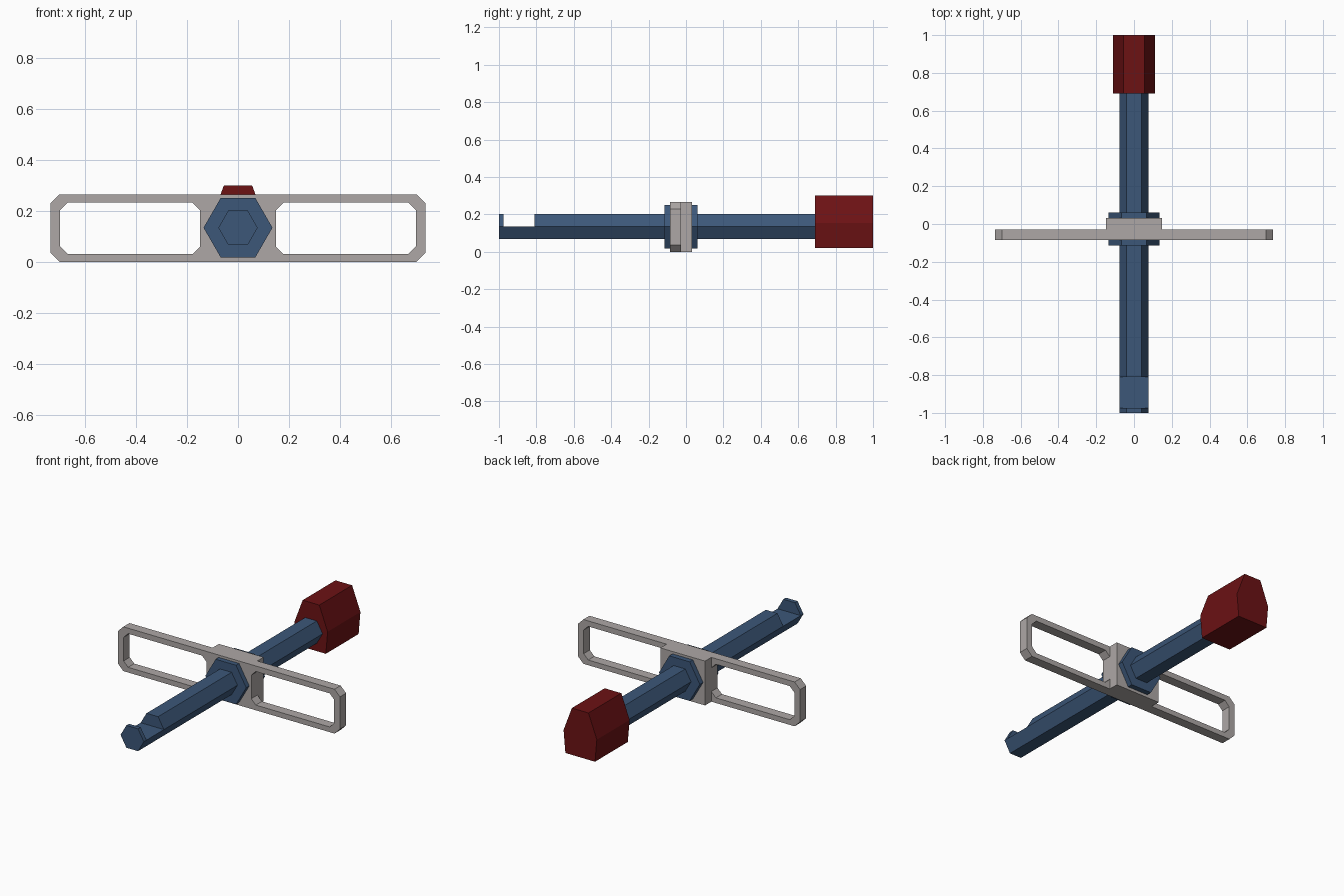
import bpy, bmesh, math

if "Cube" in bpy.data.objects:
    bpy.data.objects.remove(bpy.data.objects["Cube"])


def material(name, rgb):
    m = bpy.data.materials.new(name)
    m.diffuse_color = (*rgb, 1)
    m.use_nodes = True
    m.node_tree.nodes["Principled BSDF"].inputs["Base Color"].default_value = m.diffuse_color
    return m


BLUE = material("slate blue", (0.045, 0.095, 0.19))
RED = material("dark red", (0.15, 0.006, 0.007))
GREY = material("warm grey", (0.42, 0.39, 0.38))
ZC = 0.134  # height of the shaft axis


def prism(name, pts, y0, y1, mat):
    """Extrude an x-z profile along y."""
    bm = bmesh.new()
    face = bm.faces.new([bm.verts.new((x, y0, z)) for x, z in pts])
    ext = bmesh.ops.extrude_face_region(bm, geom=[face])["geom"]
    verts = [v for v in ext if isinstance(v, bmesh.types.BMVert)]
    bmesh.ops.translate(bm, verts=verts, vec=(0, y1 - y0, 0))
    bmesh.ops.recalc_face_normals(bm, faces=bm.faces[:])
    mesh = bpy.data.meshes.new(name)
    bm.to_mesh(mesh)
    bm.free()
    mesh.materials.append(mat)
    ob = bpy.data.objects.new(name, mesh)
    bpy.context.collection.objects.link(ob)
    return ob


def hexagon(r):
    return [(r * math.cos(i * math.pi / 3), ZC + r * math.sin(i * math.pi / 3))
            for i in range(6)]


def rect(x0, x1, z0, z1):
    return [(x0, z0), (x1, z0), (x1, z1), (x0, z1)]


def chamfered(x0, x1, z0, z1, c):
    return [(x0 + c, z0), (x1 - c, z0), (x1, z0 + c), (x1, z1 - c),
            (x1 - c, z1), (x0 + c, z1), (x0, z1 - c), (x0, z0 + c)]


def cut(ob, cutter):
    mod = ob.modifiers.new("cut", 'BOOLEAN')
    mod.operation = 'DIFFERENCE'
    mod.solver = 'EXACT'
    mod.object = cutter
    cutter.hide_render = True
    cutter.hide_set(True)


# Shaft with a half-depth notch near the front tip
shaft = prism("shaft", hexagon(0.077), -1.0, 0.75, BLUE)
cut(shaft, prism("notch_cutter", rect(-0.2, 0.2, ZC, 0.4), -0.975, -0.81, BLUE))

# Collar around the shaft
prism("collar", hexagon(0.135), -0.115, 0.062, BLUE)

# Crossbar frame with two chamfered openings, and its thicker hub behind
frame = prism("crossbar", chamfered(-0.735, 0.735, 0, 0.265, 0.036),
              -0.086, -0.028, GREY)
for side, (x0, x1) in {"left": (-0.697, -0.148), "right": (0.148, 0.697)}.items():
    cut(frame, prism("opening_cutter_" + side,
                     chamfered(x0, x1, 0.031, 0.232, 0.03), -0.2, 0.1, GREY))
prism("crossbar_hub", rect(-0.148, 0.148, 0, 0.265), -0.029, 0.031, GREY)

# Tapered handle at the back end
half = [(0.098, 0.02), (0.11, 0.155), (0.055, 0.3)]
prism("handle", half + [(-x, z) for x, z in reversed(half)], 0.69, 1.0, RED)
